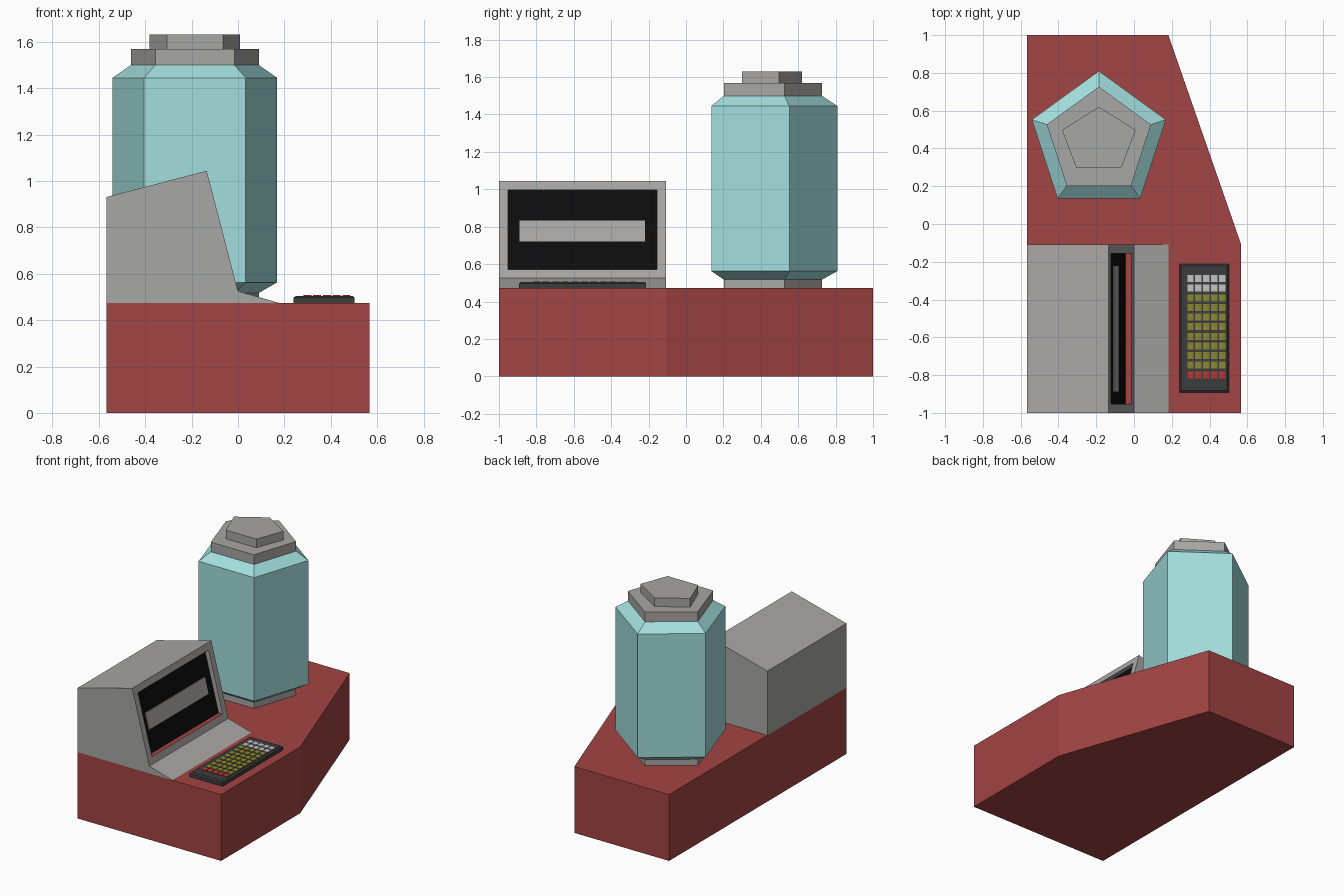
import bpy, bmesh, math
from mathutils import Vector

if "Cube" in bpy.data.objects:
    bpy.data.objects.remove(bpy.data.objects["Cube"])


def material(name, rgb):
    m = bpy.data.materials.new(name)
    m.diffuse_color = (*rgb, 1.0)
    m.use_nodes = True
    m.node_tree.nodes["Principled BSDF"].inputs["Base Color"].default_value = m.diffuse_color
    return m


RED = material("brick red", (0.36, 0.058, 0.056))
GREY = material("warm grey", (0.39, 0.385, 0.375))
TEAL = material("pale teal", (0.36, 0.73, 0.72))
BLACK = material("screen black", (0.004, 0.004, 0.004))
DARK = material("charcoal", (0.045, 0.045, 0.045))
PALE = material("pale key grey", (0.55, 0.55, 0.55))
OLIVE = material("olive yellow", (0.26, 0.25, 0.03))
KEY_RED = material("key red", (0.5, 0.04, 0.035))


def finish(name, bm, *mats):
    bmesh.ops.recalc_face_normals(bm, faces=bm.faces)
    me = bpy.data.meshes.new(name)
    bm.to_mesh(me)
    bm.free()
    for m in mats:
        me.materials.append(m)
    ob = bpy.data.objects.new(name, me)
    bpy.context.collection.objects.link(ob)
    return ob


def loft(bm, rings):
    """Closed solid through a list of equal-length point rings."""
    loops = [[bm.verts.new(p) for p in r] for r in rings]
    for a, b in zip(loops, loops[1:]):
        n = len(a)
        for i in range(n):
            j = (i + 1) % n
            bm.faces.new((a[i], a[j], b[j], b[i]))
    bm.faces.new(loops[0][::-1])
    bm.faces.new(loops[-1])


def rect(x0, x1, y0, y1, z):
    return [(x0, y0, z), (x1, y0, z), (x1, y1, z), (x0, y1, z)]


def pentagon(rx, ry, z, cy=0.437):
    angles = [math.pi / 2 + i * math.tau / 5 for i in range(5)]
    return [(-0.186 + rx * math.cos(a), cy + ry * math.sin(a), z) for a in angles]


# Plinth
TOP = 0.473
outline = [(-0.567, -1), (0.567, -1), (0.567, -0.108), (0.182, 1), (-0.567, 1)]
bm = bmesh.new()
loft(bm, [[(x, y, z) for x, y in outline] for z in (0, TOP)])
finish("plinth", bm, RED)

# Console housing, with the screen recess pushed into its sloping face
profile = [(-0.567, TOP), (0.182, TOP), (0.0, 0.525), (-0.135, 1.044), (-0.567, 0.931)]
bm = bmesh.new()
loft(bm, [[(x, y, z) for x, z in profile] for y in (-1, -0.108)])
bmesh.ops.recalc_face_normals(bm, faces=bm.faces)
slope = max(bm.faces, key=lambda f: f.normal.x)
bmesh.ops.inset_individual(bm, faces=[slope], thickness=0.068)
ext = bmesh.ops.extrude_face_region(bm, geom=[slope])
back = [g for g in ext["geom"] if isinstance(g, bmesh.types.BMFace)][0]
if slope.is_valid:
    bmesh.ops.delete(bm, geom=[slope], context="FACES_ONLY")
bmesh.ops.translate(bm, verts=back.verts, vec=(-0.032, 0, 0))
bm.normal_update()
back.material_index = 1
corner = min((v.co.z for v in back.verts))
screen_x = max(v.co.x for v in back.verts)
for f in bm.faces:                       # red ledge under the screen
    if all(abs(v.co.z - corner) < 1e-4 for v in f.verts):
        f.material_index = 2
finish("console", bm, GREY, BLACK, RED)

# Grey band lying on the screen
run = -0.135 / (1.044 - 0.525)           # x change per unit of height


def on_screen(z, lift):
    return screen_x + (z - corner) * run + lift


bm = bmesh.new()
loft(bm, [[(on_screen(z, lift), y, z) for y, z in
           ((-0.89, 0.722), (-0.22, 0.722), (-0.22, 0.833), (-0.89, 0.833))]
          for lift in (-0.002, 0.005)])
finish("screen_band", bm, GREY)

# Keyboard slab with a chamfered top
bm = bmesh.new()
loft(bm, [rect(0.24, 0.503, -0.892, -0.213, TOP),
          rect(0.24, 0.503, -0.892, -0.213, 0.497),
          rect(0.25, 0.493, -0.882, -0.223, 0.505)])
finish("keyboard", bm, DARK)


# Keys: pale rows at the back, olive in the middle, red at the front
def keys(name, mat, rows):
    bm = bmesh.new()
    for r in rows:
        for c in range(5):
            x, y = 0.282 + c * 0.042, -0.27 - r * 0.051
            loft(bm, [rect(x, x + 0.034, y - 0.037, y, z) for z in (0.503, 0.508)])
    finish(name, bm, mat)


keys("pale_keys", PALE, range(0, 2))
keys("olive_keys", OLIVE, range(2, 10))
keys("red_keys", KEY_RED, range(10, 11))

# Tank: foot, glass body, collar and cap, all five-sided
for name, mat, rings in (
    ("tank_foot", GREY, [(0.29, 0.29, TOP), (0.29, 0.29, 0.517)]),
    ("tank_body", TEAL, [(0.29, 0.29, 0.517), (0.373, 0.373, 0.563),
                         (0.373, 0.373, 1.445), (0.29, 0.29, 1.5)]),
    ("tank_collar", GREY, [(0.29, 0.29, 1.5), (0.29, 0.29, 1.569)]),
    ("tank_cap", GREY, [(0.205, 0.177, 1.569), (0.205, 0.177, 1.631)]),
):
    bm = bmesh.new()
    cy = 0.443 if name == "tank_cap" else 0.437
    loft(bm, [pentagon(rx, ry, z, cy) for rx, ry, z in rings])
    finish(name, bm, mat)
